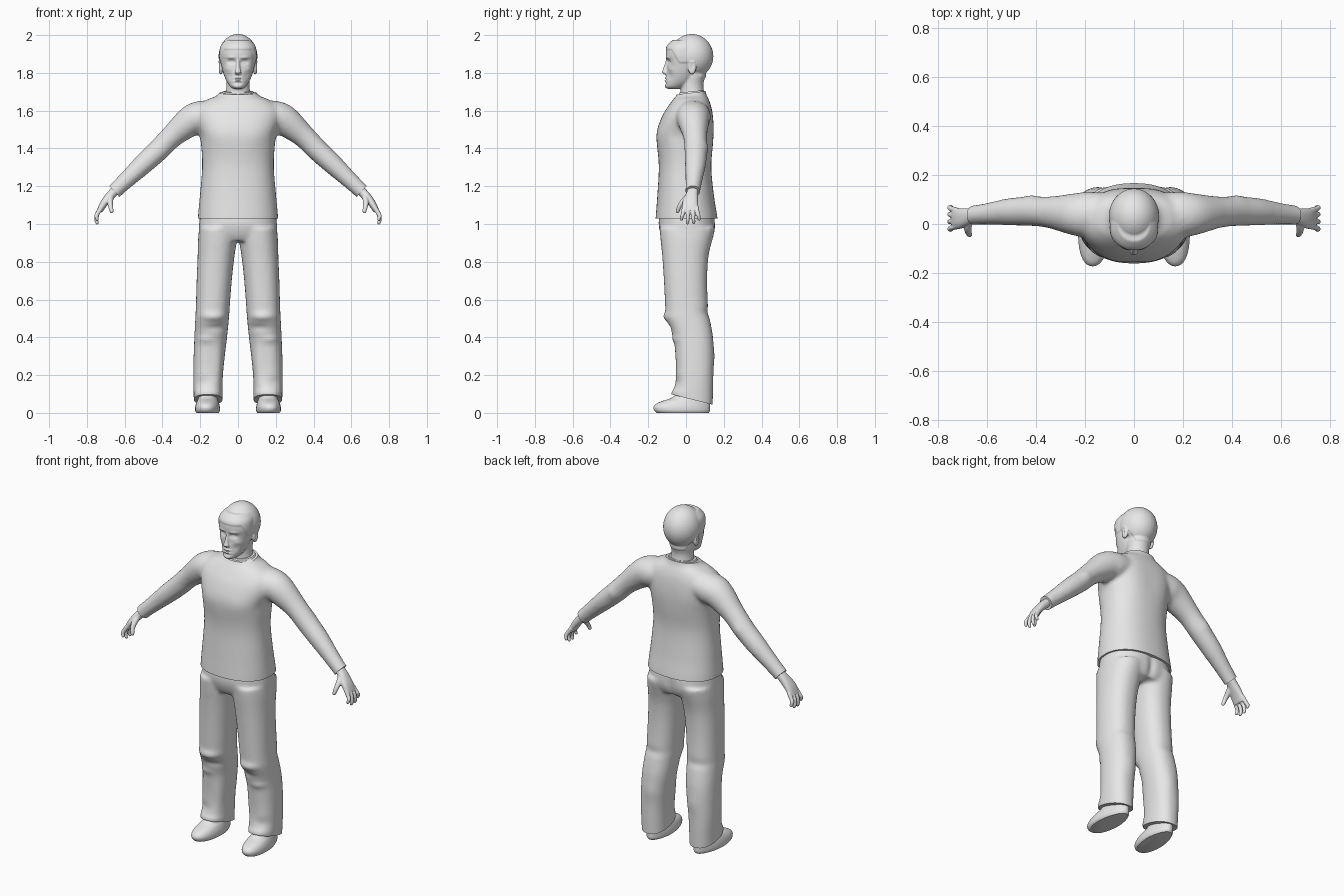
import bpy, bmesh, math
from mathutils import Vector, Matrix

grey = bpy.data.materials.new("plain_grey")
grey.diffuse_color = (0.8, 0.8, 0.8, 1)


def spline(rows, steps=5):
    """Smooth (Catmull-Rom) resampling of section rows."""
    out = []
    for i in range(len(rows) - 1):
        p = [rows[max(0, min(len(rows) - 1, i + k))] for k in (-1, 0, 1, 2)]
        for s in range(steps):
            t = s / steps
            out.append([0.5 * (2 * b + (c - a) * t + (2 * a - 5 * b + 4 * c - d) * t * t
                        + (3 * b - a - 3 * c + d) * t ** 3) for a, b, c, d in zip(*p)])
    return out + [list(rows[-1])]


def loft(bm, rows, upright=False, power=2.0, side=1, n=40):
    """Skin oval rings; each row is x, y, z, radius across, radius in y."""
    rows = spline(rows)
    rings = []
    for i, (x, y, z, a, b) in enumerate(rows):
        nxt, prv = rows[min(i + 1, len(rows) - 1)], rows[max(i - 1, 0)]
        t = Vector((0, 0, 1)) if upright else (Vector(nxt[:3]) - Vector(prv[:3])).normalized()
        u = Vector((0, 1, 0)).cross(t).normalized()
        v = t.cross(u)
        ring = []
        for k in range(n):
            ang = 2 * math.pi * k / n
            c, s = math.cos(ang), math.sin(ang)
            p = Vector((x, y, z)) + u * a * math.copysign(abs(c) ** (2 / power), c) \
                + v * b * math.copysign(abs(s) ** (2 / power), s)
            ring.append(bm.verts.new((p.x * side, p.y, p.z)))
        rings.append(ring)
    for r, q in zip(rings, rings[1:]):
        for k in range(n):
            bm.faces.new((r[k], r[(k + 1) % n], q[(k + 1) % n], q[k]))
    bm.faces.new(rings[0])
    bm.faces.new(rings[-1])


def stack(bm, rows, power=2.3, side=1):
    """Upright loft; each row is z, x min, x max, y front, y back."""
    loft(bm, [((l + r) / 2, (f + b) / 2, z, (r - l) / 2, (b - f) / 2)
              for z, l, r, f, b in rows], True, power, side)


def ball(bm, centre, radii):
    m = Matrix.Translation(centre) @ Matrix.Diagonal((*radii, 1))
    bmesh.ops.create_uvsphere(bm, u_segments=32, v_segments=20, radius=1, matrix=m)


def finish(name, bm, voxel=None, smooth=4, cuts=(), bumps=(), rule=None):
    """Fuse the shells, sculpt soft bumps, trim with planes and shade."""
    bmesh.ops.recalc_face_normals(bm, faces=bm.faces[:])
    me = bpy.data.meshes.new(name)
    bm.to_mesh(me)
    bm.free()
    ob = bpy.data.objects.new(name, me)
    bpy.context.collection.objects.link(ob)
    if voxel:
        rm = ob.modifiers.new("fuse", 'REMESH')
        rm.mode, rm.voxel_size = 'VOXEL', voxel
        sm = ob.modifiers.new("soften", 'SMOOTH')
        sm.factor, sm.iterations = 0.5, smooth
        dg = bpy.context.evaluated_depsgraph_get()
        dg.update()
        new = bpy.data.meshes.new_from_object(ob.evaluated_get(dg))
        ob.modifiers.clear()
        ob.data = me = new
    bm = bmesh.new()
    bm.from_mesh(me)
    bm.normal_update()
    for v in bm.verts:
        p, nrm = v.co.copy(), v.normal.copy()
        for (x, y, z), (rx, ry, rz), push in bumps:
            for sx in ((1, -1) if x else (1,)):
                d = ((p.x - sx * x) / rx) ** 2 + ((p.y - y) / ry) ** 2 + ((p.z - z) / rz) ** 2
                if d < 9:
                    v.co += nrm * push * math.exp(-d)
        if rule:
            v.co += nrm * rule(p)
    for co, no in cuts:
        r = bmesh.ops.bisect_plane(bm, geom=bm.verts[:] + bm.edges[:] + bm.faces[:],
                                   plane_co=co, plane_no=no, clear_inner=True)
        edges = [e for e in r["geom_cut"] if isinstance(e, bmesh.types.BMEdge) and e.is_valid]
        bmesh.ops.holes_fill(bm, edges=edges, sides=0)
    bmesh.ops.recalc_face_normals(bm, faces=bm.faces[:])
    bm.to_mesh(me)
    bm.free()
    me.materials.clear()
    me.materials.append(grey)
    bpy.ops.object.select_all(action='DESELECT')
    ob.select_set(True)
    bpy.context.view_layer.objects.active = ob
    bpy.ops.object.shade_smooth_by_angle(angle=math.radians(50))
    return ob


# Sweater: torso and two sleeves fused, then trimmed at hem, collar and cuffs
bm = bmesh.new()
stack(bm, [(z, -w, w, f, b) for z, w, f, b in (
    (.97, .213, -.163, .168), (1.03, .213, -.161, .167), (1.15, .202, -.152, .148),
    (1.3, .19, -.144, .134), (1.42, .196, -.152, .142), (1.5, .212, -.15, .145),
    (1.57, .225, -.127, .142), (1.62, .215, -.097, .134), (1.66, .16, -.068, .12),
    (1.685, .105, -.048, .108), (1.74, .08, -.035, .098))])
for s in (1, -1):
    loft(bm, [(.12, .04, 1.585, .07, .085), (.19, .038, 1.568, .085, .093),
              (.25, .04, 1.545, .082, .084), (.345, .048, 1.468, .062, .064),
              (.42, .052, 1.392, .058, .06), (.50, .05, 1.318, .054, .056),
              (.58, .043, 1.243, .046, .046), (.645, .037, 1.182, .041, .04),
              (.70, .034, 1.13, .042, .04)], side=s)
cuff = Vector((.655, .037, 1.173))
finish("sweater", bm, .011, 6,
       cuts=[((0, 0, 1.03), (0, 0, 1)), ((0, .03, 1.695), (0, .12, -1)),
             (cuff, (-.74, 0, .67)), (cuff * Vector((1, 1, 1)) - Vector((1.31, 0, 0)), (.74, 0, .67))],
       bumps=[((.09, -.15, 1.46), (.08, .06, .06), .006), ((.1, .14, 1.5), (.07, .06, .1), .005),
              ((.42, .1, 1.4), (.03, .05, .03), .005), ((.2, -.06, 1.47), (.03, .05, .04), -.006)])

# Collar: thin raised band round the neck opening
bm = bmesh.new()
stack(bm, [(1.665, -.094, .094, -.046, .104), (1.685, -.089, .089, -.041, .1),
           (1.702, -.078, .078, -.034, .095)], 2.1)
for v in bm.verts:
    v.co.z += .1 * (v.co.y - .03)
finish("collar", bm)

# Trousers: hips and two loose legs fused, with slanted cuffs
bm = bmesh.new()
stack(bm, [(.91, -.19, .19, -.115, .13), (.95, -.207, .207, -.135, .148),
           (1.0, -.206, .206, -.145, .153), (1.06, -.2, .2, -.14, .15)])
for s in (1, -1):
    stack(bm, [(.0, .082, .232, -.08, .14), (.1, .082, .235, -.07, .143),
               (.2, .08, .237, -.054, .145), (.3, .07, .235, -.056, .146),
               (.4, .058, .231, -.068, .143), (.5, .048, .226, -.106, .126),
               (.56, .044, .223, -.11, .117), (.7, .033, .219, -.117, .112),
               (.82, .02, .214, -.125, .118), (.92, .005, .211, -.135, .138),
               (.98, .005, .205, -.14, .148)], 2.3, s)
finish("trousers", bm, .01, 6,
       cuts=[((0, .035, .07), (0, .25, 1))],
       bumps=[((.13, -.1, .51), (.05, .05, .02), .012), ((.11, -.08, .45), (.06, .05, .02), -.008),
              ((.17, -.06, .39), (.04, .05, .02), .007), ((.1, -.05, .24), (.025, .06, .09), .008),
              ((.19, -.05, .16), (.04, .05, .03), -.008), ((.16, -.06, .105), (.07, .05, .018), .008),
              ((.14, .14, .3), (.04, .05, .05), .005), ((.1, .15, .97), (.06, .06, .06), .006),
              ((.15, .11, .53), (.07, .05, .025), -.006), ((0, .15, .97), (.02, .05, .08), -.01)])

# Shoes: flat sole, low rounded toe, hidden ankle
for s, name in ((1, "left_shoe"), (-1, "right_shoe")):
    bm = bmesh.new()
    stack(bm, [(0, .102, .22, -.155, .12), (.012, .096, .226, -.168, .127),
               (.03, .096, .226, -.172, .128), (.048, .1, .222, -.158, .128),
               (.063, .105, .217, -.125, .126), (.078, .11, .212, -.08, .124),
               (.11, .115, .205, -.04, .12), (.14, .12, .2, -.02, .115)], 2.2, s)
    for v in bm.verts:                       # toes turn out a little, heel narrows
        v.co.x += s * -.05 * (v.co.y + .02)
        if v.co.y > 0:
            v.co.x += (s * .16 - v.co.x) * v.co.y * 1.5
    finish(name, bm)

# Head: skull, jaw, neck, nose and ears fused
bm = bmesh.new()
ball(bm, (0, .031, 1.888), (.099, .11, .114))
stack(bm, [(z, -w, w, f, b) for z, w, f, b in (
    (1.716, .026, -.096, -.03), (1.728, .042, -.109, 0), (1.755, .06, -.108, .04),
    (1.79, .075, -.104, .06), (1.83, .086, -.1, .07), (1.87, .093, -.102, .075),
    (1.9, .095, -.107, .08), (1.94, .089, -.099, .08), (1.97, .065, -.07, .08))], 2.15)
loft(bm, [(0, .04, 1.62, .085, .07), (0, .034, 1.69, .066, .063), (0, .032, 1.74, .061, .06),
          (0, .036, 1.79, .064, .066), (0, .03, 1.86, .06, .06)], True)
loft(bm, [(0, -.093, 1.885, .009, .01), (0, -.102, 1.85, .009, .011),
          (0, -.11, 1.82, .012, .012), (0, -.112, 1.803, .018, .016),
          (0, -.1, 1.79, .014, .01)], True)
for s in (1, -1):
    ball(bm, (s * .091, .032, 1.83), (.014, .022, .04))


def hair(p):
    step = lambda v, a, b: max(0, min(1, (v - a) / (b - a)))
    line = 1.92 - .07 * step(p.y, -.075, -.035) - .08 * step(p.y, .05, .075)
    return .004 * step(p.z, line, line + .008)


finish("head", bm, .005, 4, rule=hair,
       bumps=[((.036, -.1, 1.858), (.02, .05, .012), -.013),    # eye sockets
              ((.035, -.095, 1.856), (.009, .05, .007), .005),  # eyelids
              ((.035, -.1, 1.882), (.024, .05, .007), .005),    # brows
              ((.055, -.08, 1.82), (.018, .04, .014), .003),    # cheekbones
              ((.045, -.09, 1.785), (.018, .04, .022), -.005),  # cheeks
              ((0, -.108, 1.772), (.022, .04, .005), .006),     # upper lip
              ((0, -.108, 1.765), (.024, .04, .003), -.005),    # mouth line
              ((0, -.108, 1.757), (.018, .04, .005), .006),     # lower lip
              ((0, -.108, 1.745), (.025, .04, .005), -.004),    # chin crease
              ((0, -.11, 1.728), (.02, .04, .01), .004),        # chin
              ((.104, .03, 1.832), (.02, .009, .02), -.009)])   # ear hollows

# Hands: palm, four curled fingers and a thumb
for s, name in ((1, "left_hand"), (-1, "right_hand")):
    bm = bmesh.new()
    loft(bm, [(.61, .037, 1.215, .024, .028), (.655, .035, 1.172, .024, .029),
              (.685, .028, 1.14, .023, .036), (.712, .022, 1.105, .02, .042),
              (.733, .022, 1.068, .015, .043)], power=2.4, side=s, n=24)
    for k, (tip, drop) in enumerate(((-.024, 1.018), (.008, .998), (.041, 1.0), (.07, 1.018))):
        y = -.011 + .0225 * k
        loft(bm, [(.722, y, 1.09, .012, .011), (.744, y + (tip - y) * .4, 1.055, .012, .0105),
                  (.75, y + (tip - y) * .8, drop + .024, .0105, .0095),
                  (.745, tip, drop + .006, .0085, .008), (.743, tip, drop, .004, .004)], side=s, n=16)
    loft(bm, [(.672, .02, 1.15, .016, .018), (.677, -.012, 1.122, .016, .016),
              (.675, -.034, 1.095, .013, .012), (.669, -.044, 1.068, .0105, .01),
              (.667, -.047, 1.058, .005, .005)], side=s, n=16)
    finish(name, bm, .0035, 3)
